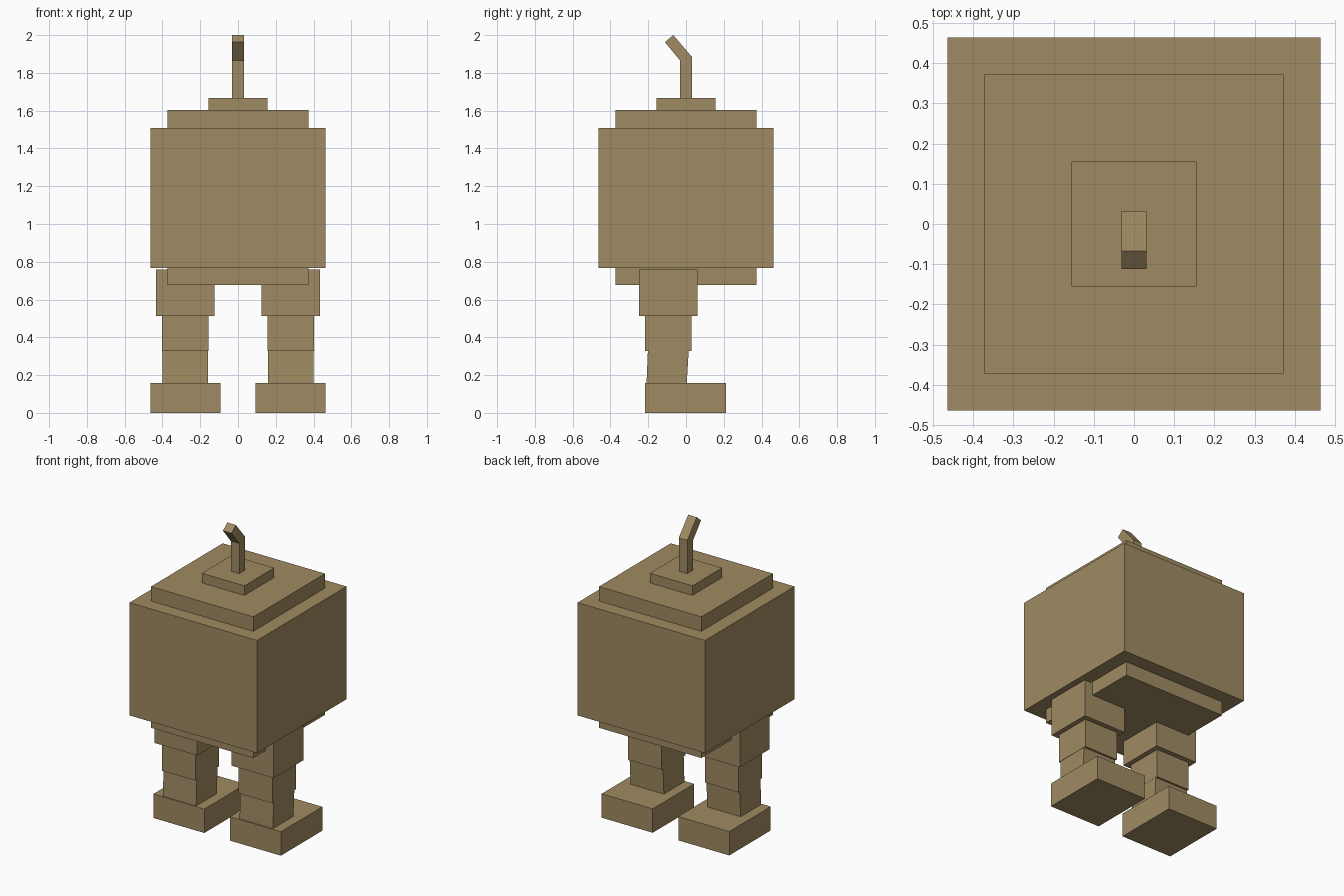
import bpy

if "Cube" in bpy.data.objects:
    bpy.data.objects.remove(bpy.data.objects["Cube"])

tan = bpy.data.materials.new("tan")
tan.diffuse_color = (0.352, 0.258, 0.122, 1)
tan.use_nodes = True
tan.node_tree.nodes["Principled BSDF"].inputs["Base Color"].default_value = tan.diffuse_color


def prism(name, profile, x0, x1):
    """Extrude a closed (y, z) profile along x."""
    n = len(profile)
    verts = [(x, y, z) for x in (x0, x1) for y, z in profile]
    faces = [tuple(range(n))[::-1], tuple(range(n, 2 * n))]
    faces += [(i, (i + 1) % n, n + (i + 1) % n, n + i) for i in range(n)]
    mesh = bpy.data.meshes.new(name)
    mesh.from_pydata(verts, [], faces)
    mesh.materials.append(tan)
    obj = bpy.data.objects.new(name, mesh)
    bpy.context.collection.objects.link(obj)
    return obj


def box(name, x0, x1, y0, y1, z0, z1):
    return prism(name, [(y0, z0), (y1, z0), (y1, z1), (y0, z1)], x0, x1)


def slab(name, half, z0, z1):
    return box(name, -half, half, -half, half, z0, z1)


# Body with stepped plates above and below
slab("body", 0.464, 0.768, 1.509)
slab("upper_plate", 0.372, 1.509, 1.604)
slab("top_cap", 0.155, 1.604, 1.667)
slab("lower_plate", 0.372, 0.676, 0.768)

# Bent pipe on top
prism("bent_pipe", [(-0.031, 1.667), (0.031, 1.667), (0.031, 1.885),
                    (-0.067, 2.0), (-0.112, 1.963), (-0.031, 1.865)],
      -0.031, 0.031)

# Legs, mirrored left and right
legs = [
    box("thigh", 0.125, 0.433, -0.248, 0.060, 0.513, 0.760),
    box("knee", 0.157, 0.402, -0.217, 0.028, 0.327, 0.513),
    prism("shin", [(-0.209, 0.157), (0.004, 0.157), (0.014, 0.327), (-0.202, 0.327)],
          0.158, 0.400),
    box("foot", 0.093, 0.464, -0.217, 0.213, 0.0, 0.157),
]
for part in legs:
    part.modifiers.new("mirror", 'MIRROR').use_axis[0] = True
